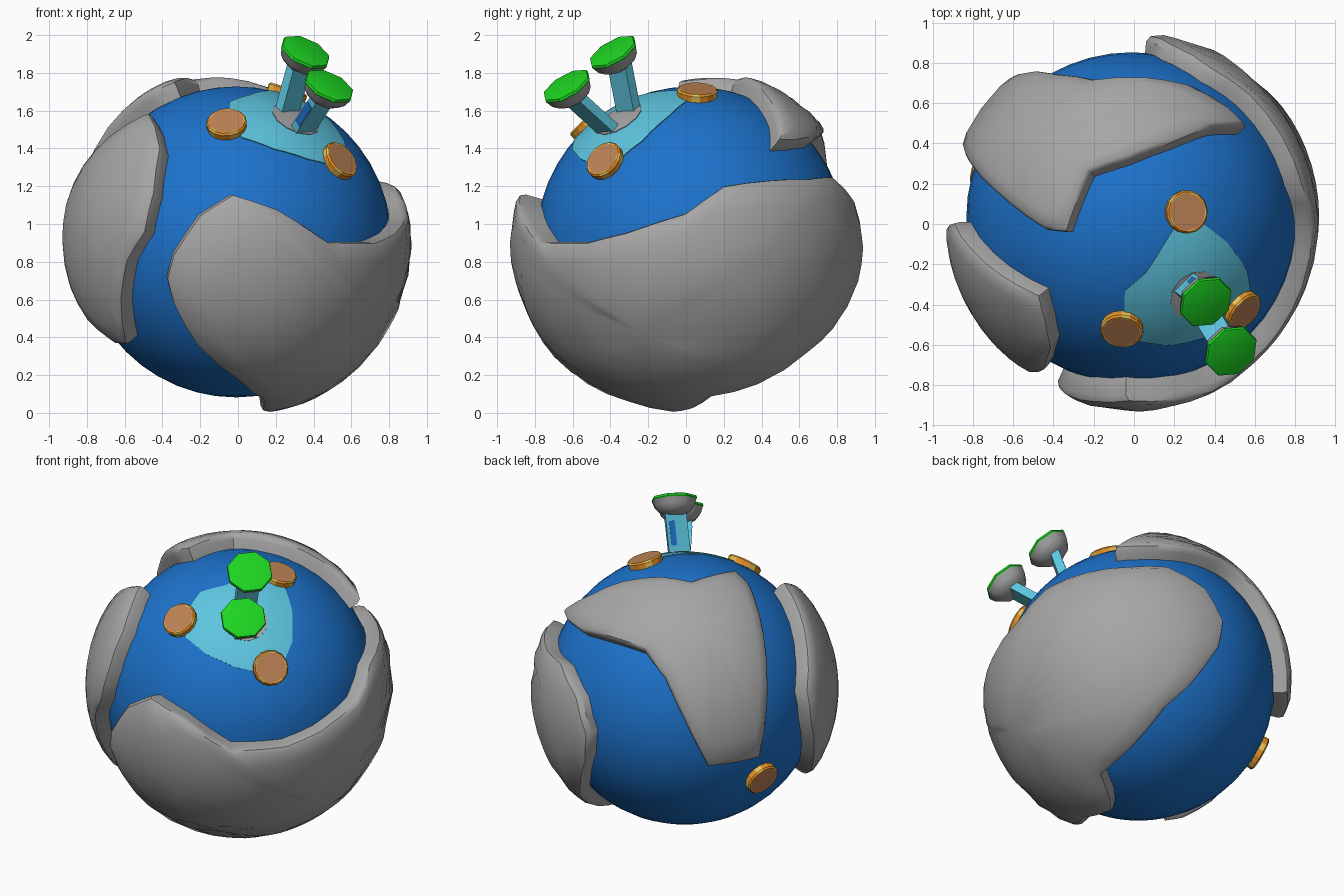
import bpy, bmesh, math
from mathutils import Vector, Matrix

if "Cube" in bpy.data.objects:
    bpy.data.objects.remove(bpy.data.objects["Cube"])

C = Vector((-0.01, 0.03, 0.905))      # globe centre
R = 0.823                             # globe radius


def material(name, rgb):
    m = bpy.data.materials.new(name)
    m.diffuse_color = (*rgb, 1)
    m.use_nodes = True
    m.node_tree.nodes["Principled BSDF"].inputs["Base Color"].default_value = m.diffuse_color
    return m


BLUE = material("ocean_blue", (0.012, 0.17, 0.60))
GREY = material("stone_grey", (0.38, 0.38, 0.38))
TEAL = material("light_teal", (0.11, 0.56, 0.74))
GREEN = material("bright_green", (0.012, 0.66, 0.015))
BROWN = material("copper_brown", (0.50, 0.22, 0.09))
ORANGE = material("orange", (0.77, 0.28, 0.02))
YELLOW = material("pale_yellow", (0.84, 0.55, 0.10))


def finish(name, bm, mats, angle=35):
    bmesh.ops.recalc_face_normals(bm, faces=bm.faces)
    me = bpy.data.meshes.new(name)
    bm.to_mesh(me)
    bm.free()
    for m in mats:
        me.materials.append(m)
    ob = bpy.data.objects.new(name, me)
    bpy.context.collection.objects.link(ob)
    bpy.ops.object.select_all(action='DESELECT')
    ob.select_set(True)
    bpy.context.view_layer.objects.active = ob
    if angle:
        bpy.ops.object.shade_smooth_by_angle(angle=math.radians(angle))
    return ob


def patch(name, middle, outline, rows, mat, sub=2, bulge=0):
    """Curved patch: rings of (fraction to the outline, radius) around a middle.
    bulge thickens the part that faces the front."""
    mid = Vector(middle).normalized()
    pts = [Vector(p).normalized() for p in outline]
    rim = [a.slerp(b, k / sub) for a, b in zip(pts, pts[1:] + pts[:1]) for k in range(sub)]

    def at(d, r):
        return C + d * (r + bulge * max(0, -d.y) ** 2 * (r > R))

    bm = bmesh.new()
    apex = bm.verts.new(at(mid, rows[0][1]))
    rings = [[bm.verts.new(at(mid.slerp(d, f), r)) for d in rim] for f, r in rows[1:]]
    n = len(rim)
    for i in range(n):
        j = (i + 1) % n
        bm.faces.new((apex, rings[0][i], rings[0][j]))
        for a, b in zip(rings, rings[1:]):
            bm.faces.new((a[i], b[i], b[j], a[j]))
    return finish(name, bm, [mat], 40)


def lathe(name, frame, profile, sides, mats, pick, angle=0):
    """Turn (radius, height) rings around the frame's z; pick(ring, side) gives the colour."""
    bm = bmesh.new()
    rings = []
    for r, h in profile:
        rings.append([bm.verts.new(frame @ Vector((r * math.cos(t), r * math.sin(t), h)))
                      for t in (2 * math.pi * (k + 0.5) / sides for k in range(sides))])
    for q, (a, b) in enumerate(zip(rings, rings[1:])):
        for i in range(sides):
            j = (i + 1) % sides
            bm.faces.new((a[i], a[j], b[j], b[i])).material_index = pick(q, i)
    bm.faces.new(rings[0][::-1]).material_index = pick(-1, 0)
    bm.faces.new(rings[-1]).material_index = pick(len(profile) - 1, 0)
    return finish(name, bm, mats, angle)


def box(name, frame, size, centre, mat):
    bm = bmesh.new()
    bmesh.ops.create_cube(bm, size=1, matrix=frame @ Matrix.Translation(centre)
                          @ Matrix.Diagonal((*size, 1)))
    return finish(name, bm, [mat], 0)


def frame_at(p, z, side):
    """Frame at p with the given z axis and x as close to side as possible."""
    z = z.normalized()
    x = (side - z * side.dot(z)).normalized()
    m = Matrix((x, z.cross(x), z)).transposed().to_4x4()
    m.translation = p
    return m


# Globe
bm = bmesh.new()
bmesh.ops.create_uvsphere(bm, u_segments=48, v_segments=24, radius=R,
                          matrix=Matrix.Translation(C))
finish("globe", bm, [BLUE])

# Raised land plates with rounded rims
PLATE = [(0, 0.93), (0.2, 0.93), (0.4, 0.93), (0.6, 0.93), (0.8, 0.928),
         (0.94, 0.922), (0.985, 0.908), (1, 0.88), (1, 0.8)]

patch("large_plate", (.7, -.25, -.45), [
    (-.03, -.84, .24), (.19, -.84, .17), (.45, -.74, .0), (.62, -.62, 0), (.7, -.53, 0),
    (.8, -.33, .05), (.86, -.03, .15), (.8, .17, .29), (.7, .4, .32), (.55, .6, .33),
    (.37, .74, .35), (.17, .84, .22), (.07, .88, .02), (.09, .85, -.15), (.22, .76, -.42),
    (.31, .64, -.55), (.35, .37, -.72), (.37, .11, -.8), (.22, .01, -.88), (.13, -.08, -.87),
    (.13, -.32, -.8), (.01, -.52, -.7), (-.21, -.68, -.5), (-.32, -.75, -.3),
    (-.35, -.77, -.17), (-.32, -.81, -.05), (-.19, -.84, .14)], PLATE, GREY, bulge=.035)

patch("left_plate", (-.75, -.4, .1), [
    (-.44, -.37, .66), (-.41, -.5, .6), (-.38, -.62, .48), (-.41, -.72, .25),
    (-.46, -.74, .05), (-.56, -.68, -.1), (-.6, -.6, -.3), (-.56, -.43, -.53),
    (-.62, -.35, -.53), (-.74, -.22, -.42), (-.83, -.12, -.25), (-.87, -.03, 0),
    (-.84, -.02, .2), (-.76, -.15, .4), (-.62, -.27, .55)], PLATE, GREY)

patch("rear_plate", (-.45, .38, .62), [
    (.54, .43, .5), (.39, .43, .64), (.2, .36, .77), (-.01, .28, .83), (-.2, .22, .83),
    (-.27, .05, .83), (-.31, -.07, .81), (-.41, -.06, .77), (-.49, -.01, .73),
    (-.64, .12, .56), (-.777, .26, .31), (-.8, .3, .2), (-.79, .365, -.1),
    (-.607, .624, -.11), (-.54, .69, .09), (-.34, .69, .42), (-.175, .67, .55),
    (.1, .67, .555), (.3, .63, .53), (.47, .52, .51)], PLATE, GREY)

# Painted shallow patch and landing spot under the stalks
N = Vector((.32, -.39, .66)).normalized()
W = Vector((1, 1, 0))
shallow = [(.24, .0), (.34, -.02), (.47, -.12), (.57, -.26), (.585, -.38), (.51, -.505),
           (.38, -.585), (.2, -.63), (.03, -.61), (-.04, -.5), (-.035, -.36), (.07, -.27),
           (.165, -.12)]
patch("shallow_patch", N, [(x, y, math.sqrt(R * R - x * x - y * y)) for x, y in shallow],
      [(f / 6, R + 0.004) for f in range(7)] + [(1, R - 0.01)], TEAL, 3)

F = frame_at(C, N, W)
spot = [F.to_3x3() @ Vector((.135 * math.cos(a), .135 * math.sin(a), R))
        for a in (k * math.pi / 6 for k in range(12))]
patch("stalk_spot", N, spot, [(0, R + .008), (.5, R + .008), (1, R + .008), (1, R)], GREY)

# Two stalks, each carrying an octagonal dish with a rounded underside
dishes = [("rear", Vector((.255, -.30, 1.58)), Vector((.355, -.385, 1.905))),
          ("front", Vector((.335, -.40, 1.49)), Vector((.48, -.63, 1.725)))]
for label, base, top in dishes:
    lathe(label + "_dish", frame_at(top, N, W),
          [(.05, -.095), (.095, -.075), (.125, -.042), (.138, -.006), (.142, 0),
           (.138, .014), (.125, .018)],
          8, [GREY, GREEN], lambda q, i: int(q >= 3), 40)
    under = top - N * .07
    axis = under - base
    f = frame_at(base, axis, W)
    n = axis.length
    box(label + "_stalk", f, (.13, .055, n), (0, 0, n / 2), TEAL)
    if label == "rear":
        box("rear_stripe", f, (.035, .006, .15), (.03, .0275, n * .55), BLUE)
    else:
        box("front_stripe", f, (.006, .045, .16), (-.065, 0, n * .55), BLUE)

# Coins lying on the globe, with a rim of alternating colours
for k, d in enumerate([(.27, .03, .79), (-.05, -.55, .62), (.55, -.46, .43),
                       (-.714, .232, -.30)]):
    z = Vector(d).normalized()
    f = frame_at(C + z * (R - .015), z, z.orthogonal())
    lathe("coin_%d" % (k + 1), f, [(.105, 0), (.108, .04), (.1, .05), (.092, .05)],
          15, [BROWN, ORANGE, YELLOW],
          lambda q, i: 0 if q in (-1, 3) else (2 if i % 3 == 0 else 1))
